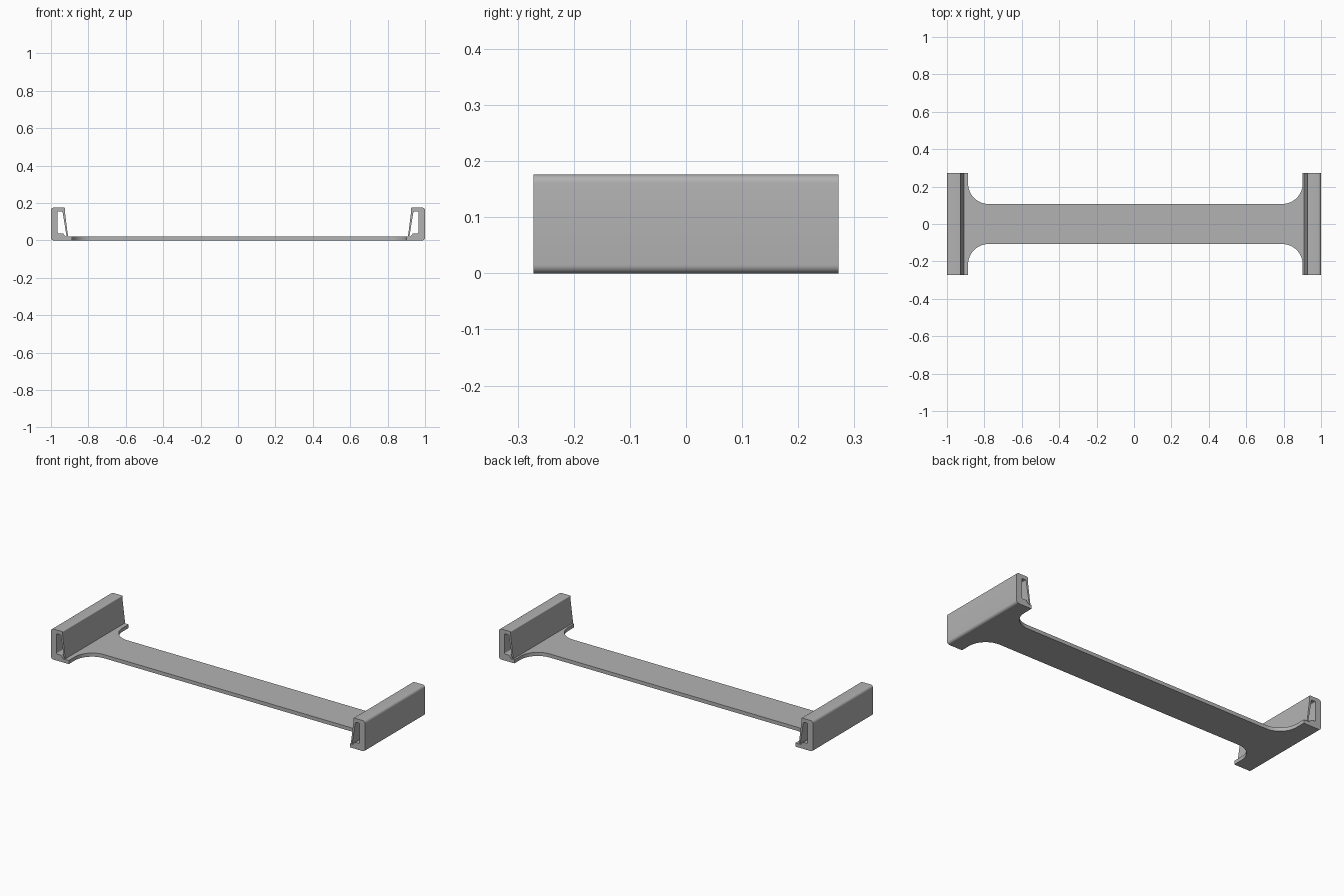
import bpy, bmesh, math
from mathutils import Vector

if "Cube" in bpy.data.objects:
    bpy.data.objects.remove(bpy.data.objects["Cube"])

grey = bpy.data.materials.new("matte grey")
grey.use_nodes = True
colour = (0.45, 0.45, 0.45, 1)
grey.diffuse_color = colour
grey.node_tree.nodes["Principled BSDF"].inputs["Base Color"].default_value = colour


def rounded(points, steps=6):
    """Outline from (u, v, radius) corners, each rounded by a tangent arc."""
    out = []
    for i, (u, v, r) in enumerate(points):
        p = Vector((u, v))
        if not r:
            out.append(p)
            continue
        a = (Vector(points[i - 1][:2]) - p).normalized()
        b = (Vector(points[(i + 1) % len(points)][:2]) - p).normalized()
        half = a.angle(b) / 2
        centre = p + (a + b).normalized() * r / math.sin(half)
        start = p + a * r / math.tan(half) - centre
        turn = math.pi - 2 * half
        # Vector.angle_signed is clockwise positive
        end = p + b * r / math.tan(half) - centre
        sign = 1 if start.x * end.y - start.y * end.x > 0 else -1
        for k in range(steps + 1):
            t = sign * turn * k / steps
            c, s = math.cos(t), math.sin(t)
            out.append(centre + Vector((start.x * c - start.y * s, start.x * s + start.y * c)))
    return out


def prism(name, outline, place, sweep):
    """Extrude a closed outline along a sweep vector."""
    bm = bmesh.new()
    face = bm.faces.new([bm.verts.new(place(*p)) for p in outline])
    ext = bmesh.ops.extrude_face_region(bm, geom=[face])
    bmesh.ops.translate(bm, vec=sweep, verts=[e for e in ext["geom"] if isinstance(e, bmesh.types.BMVert)])
    bmesh.ops.recalc_face_normals(bm, faces=bm.faces)
    mesh = bpy.data.meshes.new(name)
    bm.to_mesh(mesh)
    bm.free()
    mesh.materials.append(grey)
    obj = bpy.data.objects.new(name, mesh)
    bpy.context.collection.objects.link(obj)
    return obj


HALF_W, STRAP_W, FILLET, THICK = 0.272, 0.107, 0.11, 0.021
LEFT_TOE, RIGHT_TOE = 0.902, 0.887

# Strap with filleted ends that widen into the brackets
corners = []
for sx, sy in ((1, -1), (1, 1), (-1, 1), (-1, -1)):
    toe = LEFT_TOE if sx > 0 else RIGHT_TOE
    pair = [(sx * 0.96, sy * HALF_W, 0), (sx * toe, sy * HALF_W, 0), (sx * toe, sy * STRAP_W, FILLET)]
    corners += pair if sx * sy > 0 else pair[::-1]
# walk the outline in order: each side's end edge links its two corners
strap = prism("strap", rounded(corners[3:] + corners[:3], 16),
              lambda x, y: (x, y, 0), (0, 0, THICK))

# Clip brackets: wall, top lip, hanging tongue and foot in one section
def bracket(name, side, toe):
    section = [
        (1, 0, 0.015), (1, 0.176, 0.015), (0.926, 0.176, 0.004), (0.926, 0.156, 0),
        (0.909, 0.024, 0), (0.917, 0.024, 0), (0.938, 0.154, 0.004), (0.965, 0.154, 0.006),
        (0.965, 0.038, 0.008), (0.936, 0.038, 0.004), (0.922, THICK, 0),
        (toe, THICK, 0), (toe, 0, 0),
    ]
    return prism(name, rounded(section), lambda x, z: (side * x, -HALF_W, z), (0, 2 * HALF_W, 0))


brackets = [bracket("left_bracket", 1, LEFT_TOE), bracket("right_bracket", -1, RIGHT_TOE)]

# Fuse everything into one moulded piece
bpy.context.view_layer.objects.active = strap
for part in brackets:
    mod = strap.modifiers.new("fuse " + part.name, "BOOLEAN")
    mod.operation, mod.solver, mod.object = "UNION", "EXACT", part
    bpy.ops.object.modifier_apply(modifier=mod.name)
    bpy.data.objects.remove(part)
strap.name = "strap_with_clips"

bpy.ops.object.select_all(action="DESELECT")
strap.select_set(True)
bpy.ops.object.shade_smooth_by_angle(angle=math.radians(30))
